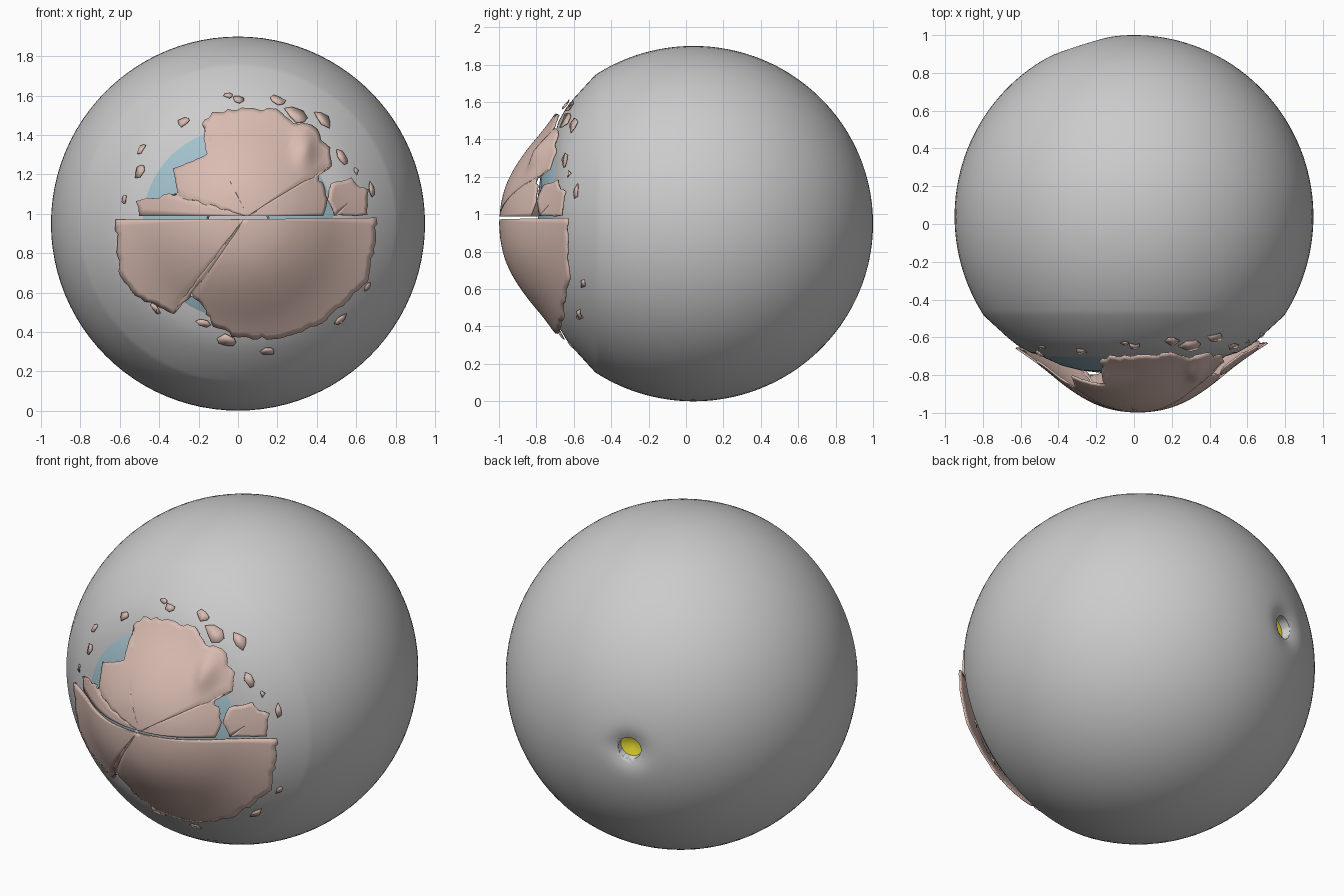
import bpy, bmesh, math, random
from mathutils import Vector, noise

if "Cube" in bpy.data.objects:
    bpy.data.objects.remove(bpy.data.objects["Cube"])

random.seed(4)
CZ = 0.95            # height of the eye's axis

def material(name, rgb):
    m = bpy.data.materials.new(name)
    m.diffuse_color = (*rgb, 1)
    m.use_nodes = True
    m.node_tree.nodes["Principled BSDF"].inputs["Base Color"].default_value = m.diffuse_color
    return m

PINK = material("cornea_pink", (0.69, 0.50, 0.44))
BLUE = material("iris_blue", (0.36, 0.53, 0.60))
YELLOW = material("retina_yellow", (0.75, 0.68, 0.03))

def interp(table, r):
    for (a, ya), (b, yb) in zip(table, table[1:]):
        if r <= b:
            t = (r - a) / (b - a)
            return ya + (yb - ya) * t
    return table[-1][1]

def finish(name, bm, mat=None, thick=0, angle=40):
    bmesh.ops.recalc_face_normals(bm, faces=bm.faces)
    me = bpy.data.meshes.new(name)
    bm.to_mesh(me)
    bm.free()
    ob = bpy.data.objects.new(name, me)
    bpy.context.collection.objects.link(ob)
    if mat:
        me.materials.append(mat)
    if thick:
        s = ob.modifiers.new("thickness", "SOLIDIFY")
        s.thickness, s.offset = thick, 0
    bpy.ops.object.select_all(action='DESELECT')
    ob.select_set(True)
    bpy.context.view_layer.objects.active = ob
    bpy.ops.object.shade_smooth_by_angle(angle=math.radians(angle))
    return ob

def lathe(profile, n=96):
    """Spin (radius, y) points about the eye's front-back axis."""
    bm = bmesh.new()
    vs = [bm.verts.new((r, y, 0)) for r, y in profile]
    es = [bm.edges.new(p) for p in zip(vs, vs[1:])]
    bmesh.ops.spin(bm, geom=vs + es, cent=(0, 0, 0), axis=(0, 1, 0),
                   angle=2 * math.pi, steps=n)
    bmesh.ops.remove_doubles(bm, verts=bm.verts, dist=1e-4)
    for v in bm.verts:
        v.co.z += CZ
    return bm

# eyeball wall: sphere at the back, flattened towards the front opening
HOLE = Vector((-0.28, 0.94, CZ - 0.03))
FRONT = [(0, -0.73), (0.47, -0.705), (0.55, -0.68), (0.62, -0.64), (0.67, -0.60), (0.75, -0.52)]
back = [(0.95 * math.sin(a), 0.04 + 0.96 * math.cos(a))
        for a in [math.radians(2.2 * i) for i in range(57)]]
wall = FRONT[1:-1] + back[::-1]

def dimple(bm, depth):
    for v in bm.verts:
        d = (v.co - HOLE).length
        v.co += Vector((0.29, -0.95, 0)) * depth * math.exp(-(d / 0.085) ** 2)

bm = lathe(wall)
dimple(bm, 0.05)
sclera = finish("eyeball_wall", bm)

# hole for the nerve at the back
bm = bmesh.new()
bmesh.ops.create_cone(bm, cap_ends=True, segments=32, radius1=0.065, radius2=0.065, depth=0.5)
out = Vector((-0.29, 0.95, 0)).normalized()
bm.transform(out.to_track_quat('Z', 'Y').to_matrix().to_4x4())
for v in bm.verts:
    v.co += HOLE
cutter = finish("nerve_hole_cutter", bm)
cutter.hide_render = True
cutter.hide_set(True)
cutter.display_type = 'WIRE'
cut = sclera.modifiers.new("nerve_hole", "BOOLEAN")
cut.object, cut.operation, cut.solver = cutter, 'DIFFERENCE', 'EXACT'

# inner layer, seen through the hole
bm = lathe([(r * 0.95, 0.04 + (y - 0.04) * 0.95) for r, y in wall[4:]])
dimple(bm, 0.06)
finish("retina", bm, YELLOW)

# iris ring and the lens behind it
finish("iris", lathe([(0.5, -0.69), (0.47, -0.71), (0.38, -0.75), (0.28, -0.775),
                      (0.16, -0.79), (0.15, -0.77), (0.3, -0.74), (0.48, -0.68)]), BLUE)
finish("lens", lathe([(0.38 * math.sin(a), -0.56 - 0.16 * math.cos(a))
                      for a in [math.pi * i / 16 for i in range(17)]]))

# cornea dome, torn into an upper and a lower shell
DOME = [(0, -0.995), (0.1, -0.987), (0.2, -0.962), (0.3, -0.912), (0.4, -0.842),
        (0.5, -0.757), (0.6, -0.685), (0.7, -0.62), (0.8, -0.56)]

def dome_y(x, z):
    r = math.hypot(x - 0.02, z - CZ)
    y = sum(interp(DOME, max(0, r + d)) for d in (-0.04, -0.02, 0, 0.02, 0.04)) / 5
    fold = 0.05 * math.exp(-((x - 0.34) / 0.05) ** 2 - ((z - 1.34) / 0.09) ** 2)
    return min(y, interp(FRONT, math.hypot(x, z - CZ)) - 0.012) - fold

def torn_shell(name, centre, outline, jag=0.008, rings=24, sub=0.025):
    edge = []
    for (x0, z0), (x1, z1) in zip(outline, outline[1:]):
        n = max(1, int(math.hypot(x1 - x0, z1 - z0) / sub))
        for i in range(n):
            t = i / n
            edge.append((x0 + (x1 - x0) * t + random.uniform(-jag, jag),
                         z0 + (z1 - z0) * t + random.uniform(-jag, jag)))
    edge.append(outline[-1])
    edge[0] = outline[0]
    cx, cz = centre
    bm = bmesh.new()
    mid = bm.verts.new((cx, dome_y(cx, cz), cz))
    rows = []
    for k in range(1, rings + 1):
        t = k / rings
        rows.append([])
        for x, z in edge:
            px, pz = cx + (x - cx) * t, cz + (z - cz) * t
            rows[-1].append(bm.verts.new((px, dome_y(px, pz), pz)))
    for i in range(len(edge) - 1):
        bm.faces.new((mid, rows[0][i], rows[0][i + 1]))
        for a, b in zip(rows, rows[1:]):
            bm.faces.new((a[i], b[i], b[i + 1], a[i + 1]))
    return finish(name, bm, PINK, 0.01)

torn_shell("cornea_lower", (0.03, 0.972), [
    (-0.62, 0.972), (-0.60, 0.68), (-0.5, 0.57), (-0.33, 0.50), (-0.24, 0.59),
    (-0.18, 0.54), (-0.12, 0.43), (0, 0.37), (0.2, 0.37), (0.4, 0.43),
    (0.55, 0.55), (0.65, 0.66), (0.69, 0.82), (0.70, 0.98)])
torn_shell("cornea_upper", (0.05, 0.988), [
    (0.43, 0.988), (0.45, 1.1), (0.40, 1.2), (0.47, 1.24), (0.46, 1.33), (0.38, 1.45),
    (0.28, 1.46), (0.2, 1.53), (0, 1.53), (-0.13, 1.51), (-0.18, 1.45),
    (-0.16, 1.30), (-0.33, 1.23), (-0.30, 1.11), (-0.51, 1.06), (-0.50, 0.988)])
torn_shell("cornea_side_piece", (0.56, 1.06), [
    (0.49, 0.99), (0.65, 0.99), (0.66, 1.12), (0.61, 1.14), (0.57, 1.18),
    (0.47, 1.15), (0.46, 1.07), (0.49, 0.99)], 0.005, 5)

# loose scraps around the torn rim: x, z, length
SCRAPS = [(-0.5, 1.22, .10), (-0.49, 1.33, .06), (-0.27, 1.47, .09), (-0.58, 1.07, .05),
          (0, 1.58, .07), (-0.05, 1.60, .05), (0.2, 1.58, .09), (0.3, 1.50, .14),
          (0.43, 1.48, .12), (0.53, 1.28, .10), (0.60, 1.22, .05), (0.68, 1.12, .08),
          (-0.05, 0.35, .14), (-0.18, 0.45, .08), (0.15, 0.30, .09),
          (0.52, 0.46, .08), (0.66, 0.63, .06), (-0.42, 0.52, .07)]
bm = bmesh.new()
for x, z, size in SCRAPS:
    radial = Vector((x, 0, z - CZ)).normalized()
    along = Vector((-radial.z, 0, radial.x))
    ring = []
    for i in range(7):
        a = 2 * math.pi * i / 7
        p = Vector((x, 0, z)) + (along * math.cos(a) * size * 0.5
            + radial * math.sin(a) * size * 0.25) * random.uniform(0.55, 1.15)
        p.y = interp(FRONT, math.hypot(p.x, p.z - CZ)) - random.uniform(0.008, 0.022)
        ring.append(bm.verts.new(p))
    bm.faces.new(ring)
bmesh.ops.triangulate(bm, faces=bm.faces)
finish("cornea_scraps", bm, PINK, 0.005)
